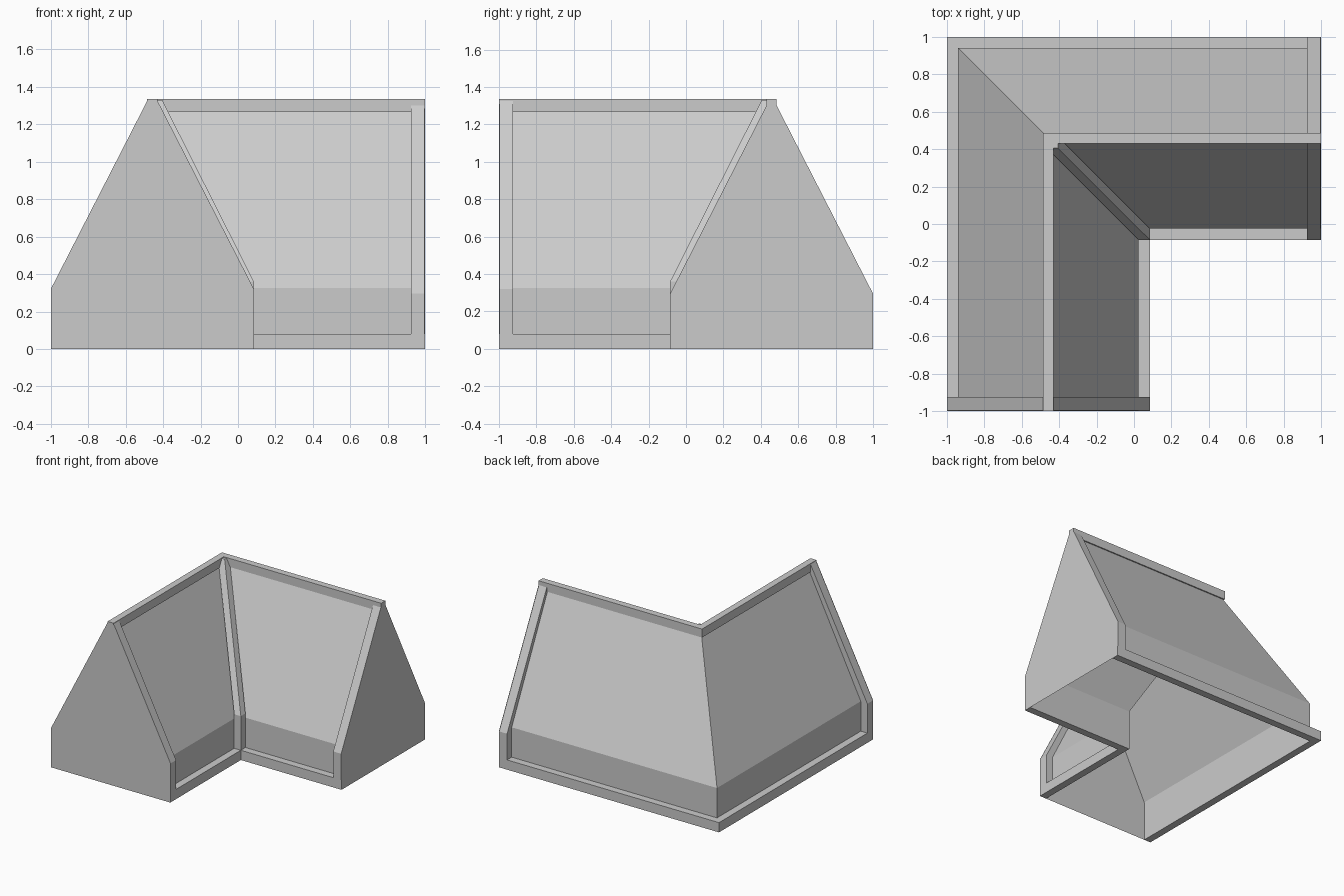
import bpy, bmesh
from mathutils import Vector

if "Cube" in bpy.data.objects:
    bpy.data.objects.remove(bpy.data.objects["Cube"])

W = 1.085            # wing width
T = 0.06             # frame thickness
H = 1.335            # ridge height


def make(name, verts, faces):
    bm = bmesh.new()
    vs = [bm.verts.new(v) for v in verts]
    for f in faces:
        bm.faces.new([vs[i] for i in f])
    bmesh.ops.recalc_face_normals(bm, faces=bm.faces)
    me = bpy.data.meshes.new(name)
    bm.to_mesh(me)
    bm.free()
    ob = bpy.data.objects.new(name, me)
    bpy.context.collection.objects.link(ob)
    return ob


def loft(name, rings, closed=True):
    """Skin a list of matching rings; closed rings are capped."""
    n = len(rings[0])
    verts = [p for r in rings for p in r]
    faces = []
    for k in range(len(rings) - 1):
        for i in range(n if closed else n - 1):
            j = (i + 1) % n
            faces.append((k*n + i, k*n + j, (k+1)*n + j, (k+1)*n + i))
    if closed:
        faces += [tuple(range(n)), tuple(range((len(rings)-1)*n, len(rings)*n))]
    return make(name, verts, faces)


def wing_y(d, z, e=0.0):
    return (-1 + d, -1 + e, z)


def wing_x(d, z, e=0.0):
    return (1 - e, 1 - d, z)


def sweep(name, prof, closed=True):
    """Mitred sweep of a (distance from outer side, z) profile along the L."""
    return loft(name, [[wing_y(*p) for p in prof],
                       [(-1 + d, 1 - d, z) for d, z in prof],
                       [wing_x(*p) for p in prof]], closed)


def box(d0, d1, z0, z1):
    return [(d0, z0), (d1, z0), (d1, z1), (d0, z1)]


def mirrored(half):
    return half + [(W - d, z) for d, z in reversed(half)]


# long frame bars
sweep("outer_bottom_bar", box(0, T, 0, 0.08))
sweep("inner_bottom_bar", box(W - T, W, 0, 0.08))
sweep("ridge_bar", box(0.515, 0.57, 1.265, H))

# recessed wall panels
recess = mirrored([(T, 0), (T, 0.325), (0.53, 1.275)])
sweep("wall_panels", recess, closed=False)

# end walls with their frame ribs
for label, place, drop in (("left", wing_y, 0.0), ("right", wing_x, 0.025)):
    outline = mirrored([(0, 0), (0, 0.32 - drop), (0.52, H - drop)])
    make(label + "_end_wall", [place(*p) for p in outline], [range(6)])
    arch = outline + recess[::-1]
    loft(label + "_end_rib", [[place(d, z, e) for d, z in arch]
                              for e in (0.003, 0.075)])

# valley post that bends up to the ridge corner
c = W - 1
square = [Vector((c, -c, 0)), Vector((c - T, -c, 0)),
          Vector((c - T, T - c, 0)), Vector((c, T - c, 0))]
path = [Vector((0, 0, 0)), Vector((0, 0, 0.36)), Vector((-0.49, 0.49, H - 0.005))]
loft("valley_post", [[s + p for s in square] for p in path])
